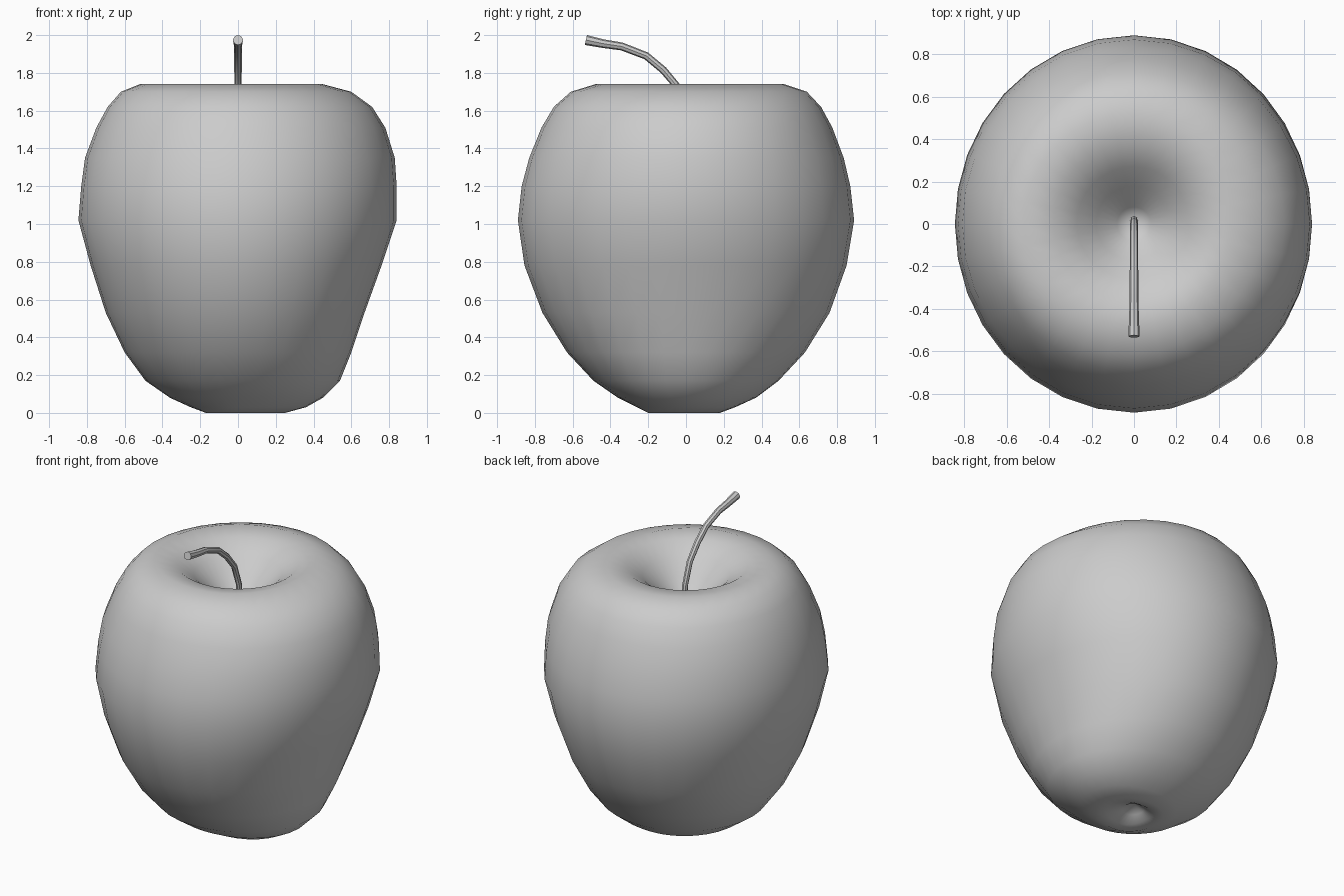
import bpy, bmesh
from math import sin, cos, pi

if "Cube" in bpy.data.objects:
    bpy.data.objects.remove(bpy.data.objects["Cube"])

SEG = 32

# Apple profile rows: height, then radius toward +x, +y, -x, -y
ROWS = [
    (0.045, .07, .06, .06, .07),
    (0.012, .17, .11, .10, .14),
    (0.0, .25, .18, .17, .20),
    (0.03, .36, .26, .25, .26),
    (0.08, .45, .37, .36, .36),
    (0.17, .54, .49, .49, .49),
    (0.32, .60, .63, .60, .63),
    (0.53, .67, .76, .70, .76),
    (0.78, .76, .85, .78, .855),
    (1.02, .84, .89, .845, .89),
    (1.20, .84, .87, .83, .87),
    (1.35, .83, .835, .81, .83),
    (1.51, .78, .775, .75, .765),
    (1.62, .71, .715, .69, .70),
    (1.70, .60, .64, .62, .61),
    (1.74, .45, .52, .52, .48),
    (1.72, .36, .38, .38, .36),
    (1.65, .26, .27, .27, .26),
    (1.56, .17, .18, .18, .17),
    (1.47, .08, .08, .08, .08),
]


def ring(bm, row):
    z, right, back, left, front = row
    verts = []
    for i in range(SEG):
        a = 2 * pi * i / SEG
        c, s = cos(a), sin(a)
        r = (right if c > 0 else left) * c * c + (back if s > 0 else front) * s * s
        verts.append(bm.verts.new((r * c, r * s, z)))
    return verts


# Fruit body: stacked rings closed at the bottom and top dimples
bm = bmesh.new()
rings = [ring(bm, row) for row in ROWS]
bottom = bm.verts.new((0, 0, 0.09))
top = bm.verts.new((0, 0.02, 1.41))
for i in range(SEG):
    j = (i + 1) % SEG
    bm.faces.new((bottom, rings[0][j], rings[0][i]))
    for lo, hi in zip(rings, rings[1:]):
        bm.faces.new((lo[i], lo[j], hi[j], hi[i]))
    bm.faces.new((rings[-1][i], rings[-1][j], top))
for f in bm.faces:
    f.smooth = True
mesh = bpy.data.meshes.new("apple_body")
bm.to_mesh(mesh)
bm.free()
bpy.context.collection.objects.link(bpy.data.objects.new("apple_body", mesh))

# Stem: bent tube leaning to the front, flared at the tip (y, z, radius)
PATH = [(.02, 1.39, .018), (.01, 1.58, .018), (-.04, 1.72, .019), (-.12, 1.815, .02),
        (-.21, 1.89, .02), (-.34, 1.94, .021), (-.44, 1.955, .023), (-.53, 1.974, .027)]
curve = bpy.data.curves.new("stem", 'CURVE')
curve.dimensions = '3D'
curve.bevel_depth = 1.0
curve.bevel_resolution = 2
curve.use_fill_caps = True
spline = curve.splines.new('POLY')
spline.points.add(len(PATH) - 1)
for p, (y, z, r) in zip(spline.points, PATH):
    p.co = (0, y, z, 1)
    p.radius = r
spline.use_smooth = True
stem = bpy.data.objects.new("stem", curve)
bpy.context.collection.objects.link(stem)
bpy.context.view_layer.objects.active = stem
stem.select_set(True)
bpy.ops.object.convert(target='MESH')
bpy.ops.object.shade_smooth_by_angle()
